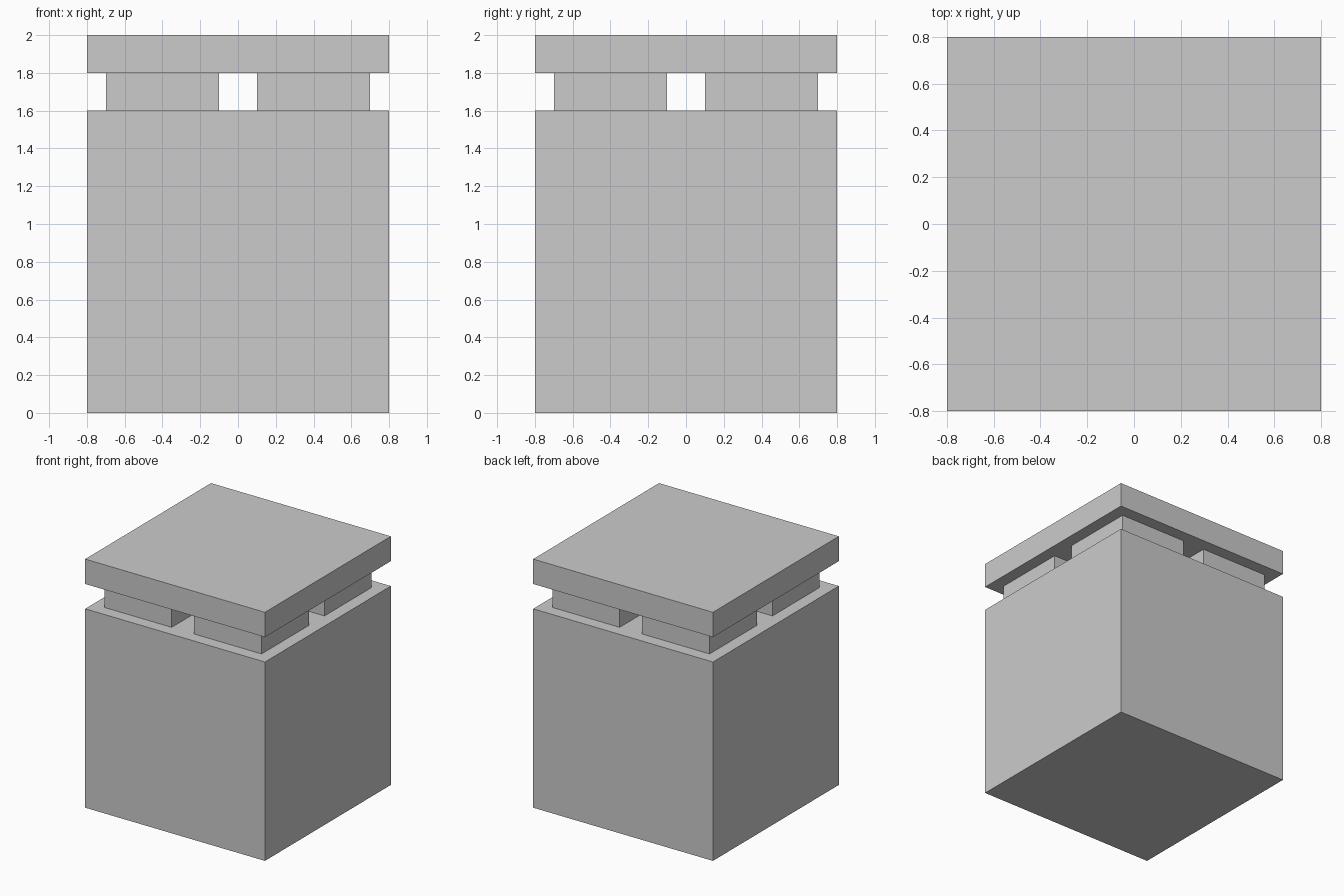
import bpy

if "Cube" in bpy.data.objects:
    bpy.data.objects.remove(bpy.data.objects["Cube"])


def box(name, size, center):
    """Add a box with real dimensions baked into its mesh."""
    bpy.ops.mesh.primitive_cube_add(size=1, location=center)
    obj = bpy.context.object
    obj.name = name
    obj.scale = size
    bpy.ops.object.transform_apply(location=False, rotation=False, scale=True)
    return obj


# Main cube body
box("body", (1.6, 1.6, 1.6), (0, 0, 0.8))

# Four square spacer blocks, leaving a cross-shaped channel between them
for y, depth in ((-0.4, "front"), (0.4, "back")):
    for x, side in ((-0.4, "left"), (0.4, "right")):
        box(f"spacer_{depth}_{side}", (0.6, 0.6, 0.2), (x, y, 1.7))

# Flat lid slab
box("lid", (1.6, 1.6, 0.2), (0, 0, 1.9))
